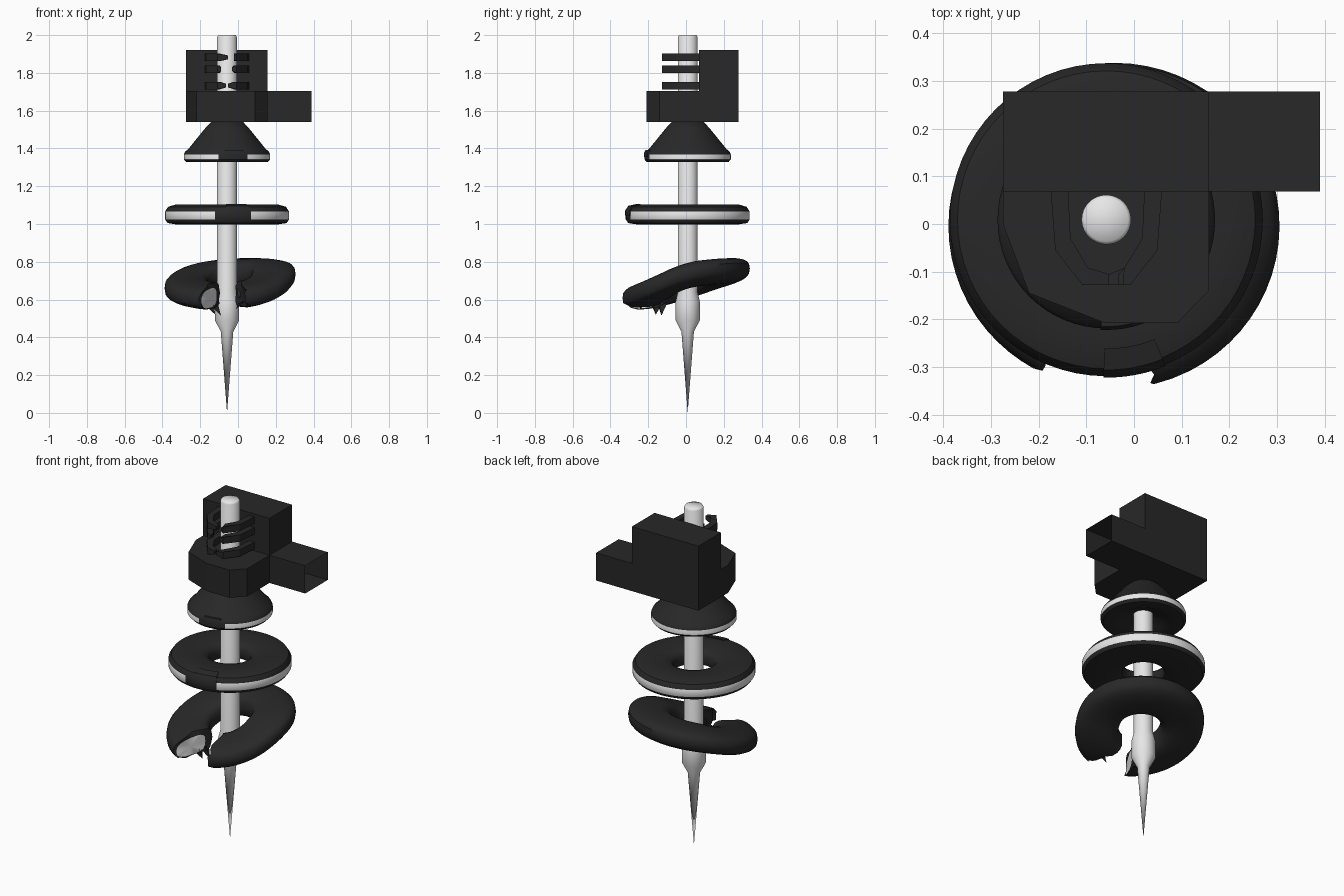
import bpy, bmesh, math, random

if "Cube" in bpy.data.objects:
    bpy.data.objects.remove(bpy.data.objects["Cube"])
random.seed(4)


def material(name, v):
    m = bpy.data.materials.new(name)
    m.diffuse_color = (v, v, v, 1)
    m.use_nodes = True
    m.node_tree.nodes["Principled BSDF"].inputs["Base Color"].default_value = m.diffuse_color
    return m


DARK, WHITE = material("dark grey", 0.021), material("off white", 0.8)
AX, AY = -0.058, 0.009   # central axis


def finish(bm, name, mats, angle=None):
    bmesh.ops.remove_doubles(bm, verts=bm.verts, dist=1e-5)
    bmesh.ops.recalc_face_normals(bm, faces=bm.faces)
    me = bpy.data.meshes.new(name)
    bm.to_mesh(me)
    bm.free()
    ob = bpy.data.objects.new(name, me)
    bpy.context.collection.objects.link(ob)
    for m in mats:
        me.materials.append(m)
    if angle:
        bpy.ops.object.select_all(action='DESELECT')
        bpy.context.view_layer.objects.active = ob
        ob.select_set(True)
        bpy.ops.object.shade_smooth_by_angle(angle=math.radians(angle))
    return ob


def revolve(name, prof, mats, closed=True, a0=0, a1=360, steps=64, stripe=None, gap=(0, 0), angle=40):
    """Spin a radius/height profile; segment number 'stripe' takes the second material outside the gap."""
    bm = bmesh.new()
    full = a1 - a0 == 360
    rings = []
    for i in range(steps if full else steps + 1):
        a = math.radians(a0 + (a1 - a0) * i / steps)
        rings.append([bm.verts.new((AX + r * math.cos(a), AY + r * math.sin(a), z)) for r, z in prof])
    n = len(prof)
    for i in range(steps):
        p, q = rings[i], rings[(i + 1) % len(rings)]
        mid = a0 + (a1 - a0) * (i + 0.5) / steps
        for j in range(n if closed else n - 1):
            k = (j + 1) % n
            f = bm.faces.new((p[j], q[j], q[k], p[k]))
            if j == stripe and not gap[0] < mid < gap[1]:
                f.material_index = 1
    if not full:
        bm.faces.new(rings[0])
        bm.faces.new(rings[-1])
    return finish(bm, name, mats, angle)


def prism(name, pts, z0, z1, skip=None, thin=(), squeeze=0.5):
    """Extrude a plan outline from z0 to z1, leaving side 'skip' open and squeezing the 'thin' corners."""
    bm = bmesh.new()
    mid, half = (z0 + z1) / 2, (z1 - z0) / 2
    hs = [half * (squeeze if i in thin else 1) for i in range(len(pts))]
    lo = [bm.verts.new((x, y, mid - h)) for (x, y), h in zip(pts, hs)]
    hi = [bm.verts.new((x, y, mid + h)) for (x, y), h in zip(pts, hs)]
    bm.faces.new(lo)
    bm.faces.new(hi)
    for i in range(len(pts)):
        j = (i + 1) % len(pts)
        if i != skip:
            bm.faces.new((lo[i], lo[j], hi[j], hi[i]))
    return finish(bm, name, [DARK])


# Pointed rod with a swollen shoulder
revolve("rod", [(0, 0), (0.033, 0.43), (0.064, 0.49), (0.064, 0.59), (0.052, 0.64),
                (0.052, 1.99), (0.046, 2.0), (0, 2.0)], [WHITE], closed=False, steps=32, angle=80)

# Flared skirt with a striped rim
revolve("skirt", [(0.054, 1.545), (0.085, 1.54), (0.115, 1.508), (0.205, 1.397), (0.222, 1.383),
                  (0.228, 1.369), (0.228, 1.341), (0.215, 1.327), (0.15, 1.327), (0.12, 1.342), (0.054, 1.367)],
        [DARK, WHITE], stripe=5, gap=(257, 298))
revolve("skirt_clip", [(0.19, 1.355), (0.231, 1.355), (0.231, 1.375), (0.224, 1.392), (0.19, 1.392)],
        [DARK], a0=267, a1=292, steps=6)

# Floating ring with a steep hole and striped edge
revolve("ring", [(0.108, 1.03), (0.11, 1.07), (0.125, 1.088), (0.165, 1.098), (0.22, 1.102), (0.275, 1.102),
                 (0.312, 1.091), (0.328, 1.066), (0.328, 1.024), (0.315, 1.005), (0.27, 0.998), (0.20, 0.998),
                 (0.14, 1.002), (0.115, 1.012)], [DARK, WHITE], stripe=7, gap=(258, 295))
revolve("ring_clip", [(0.27, 1.045), (0.331, 1.045), (0.331, 1.071), (0.315, 1.096), (0.27, 1.106)],
        [DARK], a0=269, a1=292, steps=6)

# Broken lower ring, warped upward at the back
KEYS = [(-75, 0.61), (-40, 0.65), (0, 0.738), (45, 0.76), (90, 0.76), (135, 0.73), (180, 0.66),
        (220, 0.617), (250, 0.602)]


def warp(a):
    a = max(-75, min(250, a))
    for (p, u), (q, v) in zip(KEYS, KEYS[1:]):
        if a <= q:
            return u + (v - u) * (a - p) / (q - p)


def warp_smooth(a):
    return sum(warp(a + d) for d in (-16, -8, 0, 8, 16)) / 5


bm = bmesh.new()
N, STEPS, CX, CY = 20, 56, -0.042, -0.004
jag0 = [random.uniform(-4, 4) for _ in range(N)]
jag1 = [random.uniform(-3, 3) for _ in range(N)]


def place(r, a, h):
    z = 0.685 + (warp_smooth(a) - 0.685) * (0.45 + 0.55 * r / 0.29) + h
    a = math.radians(a)
    return (CX + r * math.cos(a), CY + 0.985 * r * math.sin(a), z)


def section(j, rad, half):
    b = 2 * math.pi * j / N
    c, s = math.cos(b), math.sin(b)
    return rad * math.copysign(abs(c) ** 0.75, c), (half - half * 0.14 * c) * math.copysign(abs(s) ** 0.65, s)


rings = []
for i in range(STEPS + 1):
    t = i / STEPS
    ring = []
    for j in range(N):
        dr, h = section(j, 0.117, 0.066)
        a = -74 + 316 * t + jag0[j] * max(0, 1 - t * 30) + jag1[j] * max(0, (t - 0.97) * 33)
        ring.append(bm.verts.new(place(0.23 + dr, a, h)))
    rings.append(ring)
for p, q in zip(rings, rings[1:]):
    for j in range(N):
        k = (j + 1) % N
        bm.faces.new((p[j], q[j], q[k], p[k]))
# Fractured ends: the left one exposes a flat pale core inside a dark skin
for ring, a, pale in ((rings[0], -74, 0), (rings[-1], 243, 1)):
    core = []
    for j in range(N):
        dr, h = section(j, 0.088, 0.05)
        core.append(bm.verts.new(place(0.245 + dr, a, h - 0.008)))
    centre = bm.verts.new(place(0.245, a, -0.008))
    for j in range(N):
        k = (j + 1) % N
        bm.faces.new((ring[j], ring[k], core[k], core[j]))
        bm.faces.new((core[j], core[k], centre)).material_index = pale
finish(bm, "broken_ring", [DARK, WHITE], 35)

# Splinters hanging from the broken ends
for i, (x, y, z, dx, dz) in enumerate([(-0.14, -0.16, 0.565, 0.02, -0.045), (-0.12, -0.13, 0.575, 0.03, -0.06),
                                       (0.03, -0.24, 0.58, -0.04, -0.03), (0.03, -0.18, 0.61, -0.035, 0.05)]):
    bm = bmesh.new()
    base = [bm.verts.new((x + u, y + v, z + w)) for u, v, w in
            ((-0.03, -0.02, 0), (0.01, -0.015, 0.015), (0, 0.03, 0.005))]
    tip = bm.verts.new((x + dx, y, z + dz))
    bm.faces.new(base)
    for j in range(3):
        bm.faces.new((base[j], base[(j + 1) % 3], tip))
    finish(bm, "splinter_%d" % (i + 1), [DARK])

# Bracket: back block, open-ended side arm and faceted collar
prism("back_block", [(-0.275, 0.068), (0.157, 0.068), (0.157, 0.278), (-0.275, 0.278)], 1.54, 1.92)
prism("side_arm", [(0.157, 0.068), (0.39, 0.068), (0.39, 0.278), (0.157, 0.278)], 1.54, 1.703, skip=1)
prism("collar", [(-0.275, 0.068), (-0.275, 0.0), (-0.22, -0.145), (-0.06, -0.208), (0.09, -0.208),
                 (0.157, -0.14), (0.157, 0.068)], 1.54, 1.703)

# Three pairs of gripping fingers around the rod, thinning toward the tips
for i, (z, left, right) in enumerate([(1.733, 0.006, 0.006), (1.82, 0.032, 0.026), (1.882, -0.006, 0.036)]):
    for side, sx, tip in (("left", -1, left), ("right", 1, right)):
        pts = [(0.117, 0.075), (0.107, -0.055), (0.05, -0.128), (tip, -0.128), (tip, -0.105), (0.038, -0.092),
               (0.075, -0.03), (0.08, 0.075)]
        prism("%s_finger_%d" % (side, i + 1), [(AX + sx * x, y) for x, y in pts], z - 0.02, z + 0.02,
              thin=(3, 4))
